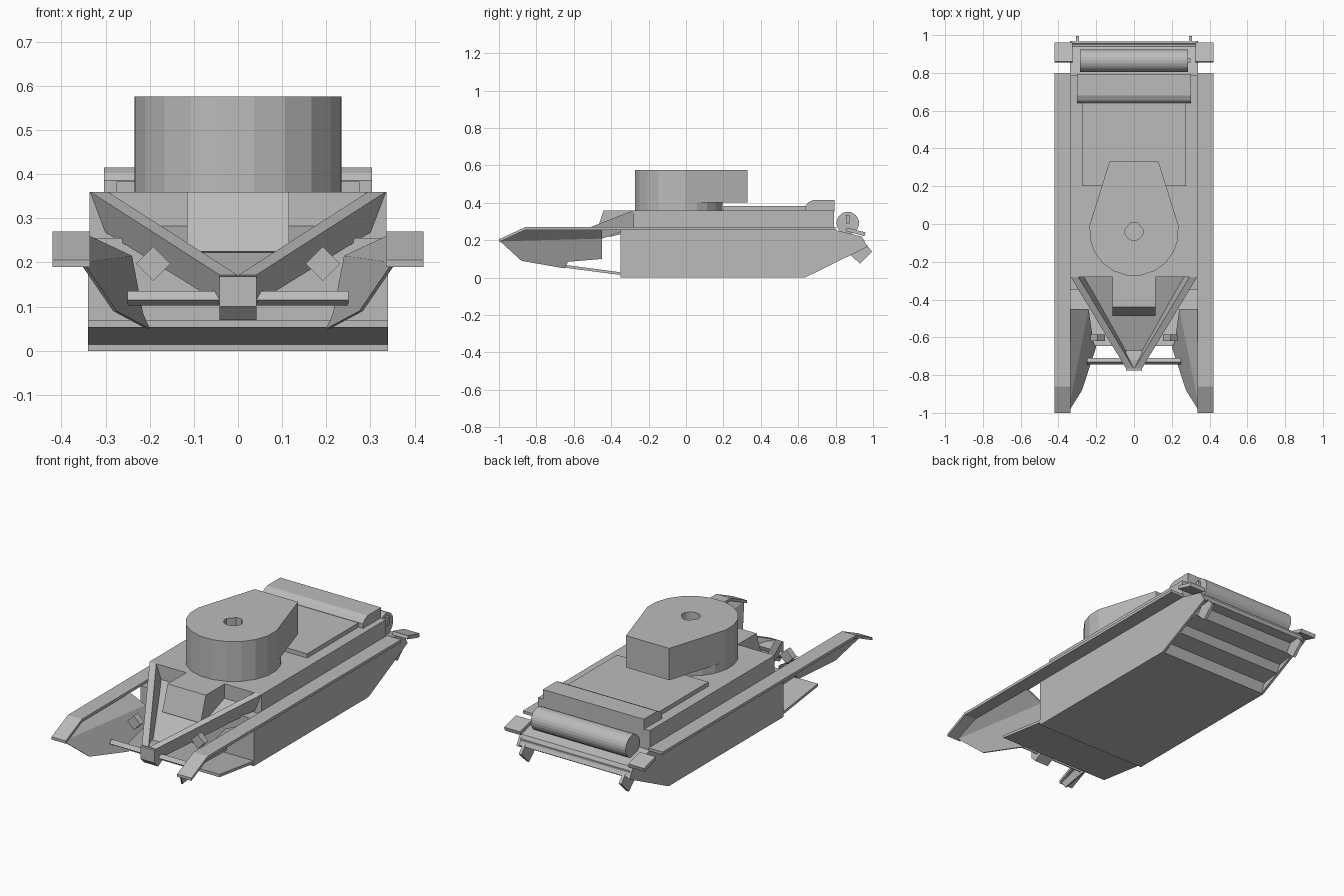
import bpy, bmesh, math
from mathutils import Vector

if "Cube" in bpy.data.objects:
    bpy.data.objects.remove(bpy.data.objects["Cube"])

grey = bpy.data.materials.new("plain grey")
grey.use_nodes = True
grey.diffuse_color = (0.5, 0.5, 0.5, 1)
grey.node_tree.nodes["Principled BSDF"].inputs["Base Color"].default_value = (0.5, 0.5, 0.5, 1)


def finish(name, bm, mirror=False):
    """Turn a bmesh into a grey object, mirrored across x if asked."""
    bmesh.ops.recalc_face_normals(bm, faces=bm.faces)
    mesh = bpy.data.meshes.new(name)
    bm.to_mesh(mesh)
    bm.free()
    mesh.materials.append(grey)
    ob = bpy.data.objects.new(name, mesh)
    bpy.context.collection.objects.link(ob)
    if mirror:
        mod = ob.modifiers.new("Mirror", 'MIRROR')
        mod.use_mirror_merge = False
    return ob


def slab(name, pts, offset, mirror=False):
    """Polygon extruded along an offset vector."""
    bm = bmesh.new()
    face = bm.faces.new([bm.verts.new(p) for p in pts])
    geo = bmesh.ops.extrude_face_region(bm, geom=[face])["geom"]
    # keep the starting face so the slab is closed
    if not face.is_valid or len(bm.faces) < len(pts) + 2:
        bm.faces.new([v for v in bm.verts][:len(pts)])
    moved = [g for g in geo if isinstance(g, bmesh.types.BMVert)]
    bmesh.ops.translate(bm, verts=moved, vec=Vector(offset))
    return finish(name, bm, mirror)


def prism(name, profile, x0, x1, mirror=False):
    """Side (y, z) profile extruded along x."""
    return slab(name, [(x0, y, z) for y, z in profile], (x1 - x0, 0, 0), mirror)


def box(name, x0, x1, y0, y1, z0, z1, mirror=False):
    return prism(name, [(y0, z0), (y1, z0), (y1, z1), (y0, z1)], x0, x1, mirror)


def loft(name, loops):
    """Skin a chain of equal-length loops, closing both ends."""
    bm = bmesh.new()
    rings = [[bm.verts.new(p) for p in loop] for loop in loops]
    n = len(rings[0])
    for a, b in zip(rings, rings[1:]):
        for i in range(n):
            j = (i + 1) % n
            bm.faces.new((a[i], a[j], b[j], b[i]))
    bm.faces.new(rings[0])
    bm.faces.new(rings[-1])
    return finish(name, bm)


# Lower hull with a stepped tail between two sloped side plates
prism("lower_hull", [(-0.35, 0.0), (0.635, 0.0), (0.66, 0.05), (0.76, 0.065), (0.785, 0.105),
                     (0.88, 0.12), (0.91, 0.165), (0.965, 0.17), (0.94, 0.22), (0.8, 0.255),
                     (-0.35, 0.255)], -0.328, 0.328)
prism("hull_side_plate", [(-0.35, 0.0), (0.635, 0.0), (0.97, 0.165), (0.94, 0.22), (0.8, 0.255),
                          (-0.35, 0.255)], 0.326, 0.34, True)

# Upper hull, raised engine deck and rear stowage box
box("upper_hull", -0.336, 0.336, -0.28, 0.79, 0.25, 0.36)
box("engine_deck", -0.275, 0.275, 0.2, 0.64, 0.355, 0.383)
prism("rear_box", [(0.64, 0.355), (0.64, 0.385), (0.655, 0.403), (0.68, 0.415),
                   (0.795, 0.415), (0.795, 0.355)], -0.303, 0.303)

# Fenders with sloped front ends
prism("fender", [(0.8, 0.255), (0.8, 0.27), (-0.86, 0.27), (-1.0, 0.205), (-1.0, 0.19),
                 (-0.86, 0.255)], 0.335, 0.42, True)

# Folded inner guards below the front fenders
tip, crease = (0.35, -1.0, 0.2), (0.24, -0.45, 0.215)
slab("upper_guard", [tip, (0.345, -0.86, 0.262), (0.34, -0.45, 0.262), crease],
     (0.006, 0, -0.006), True)
slab("lower_guard", [tip, crease, (0.24, -0.45, 0.1), (0.215, -0.63, 0.085), (0.2, -0.65, 0.05),
                     (0.275, -0.88, 0.09)], (0.008, 0, 0), True)

# Sloping belly plate at the front and its hinge brackets
prism("belly_plate", [(-0.3, 0.008), (-0.645, 0.053), (-0.645, 0.068), (-0.3, 0.022)], -0.34, 0.34)
box("hinge_bracket", 0.312, 0.336, -0.33, -0.29, 0.002, 0.035, True)

# Pointed nose: floor plate, two side beams, tip block
slab("nose_floor", [(-0.3, -0.28, 0.268), (0.3, -0.28, 0.268), (0.04, -0.74, 0.107),
                    (-0.04, -0.74, 0.107)], (0, 0, 0.014))
slab("nose_beam", [(0.30, -0.28, 0.268), (0.335, -0.28, 0.36), (0.042, -0.765, 0.172),
                   (0.04, -0.745, 0.107)], (-0.04, 0, 0), True)
prism("nose_block", [(-0.745, 0.07), (-0.775, 0.1), (-0.775, 0.168), (-0.72, 0.172),
                     (-0.67, 0.165), (-0.69, 0.1)], -0.042, 0.042)
prism("driver_box", [(-0.27, 0.25), (-0.27, 0.36), (-0.44, 0.36), (-0.485, 0.225),
                     (-0.4, 0.22)], -0.115, 0.115)

# Front cross bar and diamond lamps
prism("front_bar", [(-0.745, 0.115), (-0.73, 0.135), (-0.71, 0.122), (-0.725, 0.102)],
      -0.25, 0.25)
d = 0.039
slab("front_lamp", [(0.192 + d, -0.62, 0.197), (0.192, -0.62, 0.197 + d),
                    (0.192 - d, -0.62, 0.197), (0.192, -0.62, 0.197 - d)], (0, 0.035, 0), True)

# Turret: rounded front, wedge back, round bore in the roof
cy, r = -0.038, 0.237
outer = [(0.13, 0.33), (-0.13, 0.33)]
arc = []
for i in range(12):
    a = math.radians(172 + 196 * i / 11)
    arc.append((r * math.cos(a), cy + r * math.sin(a)))
outer += arc


def bore(z):
    pts = []
    for x, y in outer:
        a = math.atan2(y - cy, x)
        pts.append((0.049 * math.cos(a), cy + 0.049 * math.sin(a), z))
    return pts


loft("turret", [[(x, y, 0.403) for x, y in outer], [(x, y, 0.576) for x, y in outer],
                bore(0.576), bore(0.48)])
ring = []
for i in range(11):
    a = math.radians(8 + 164 * i / 10)
    ring.append((r * math.cos(a), cy + (r - 0.005) * math.sin(a)))
loft("turret_ring", [[(x, y, z) for x, y in arc[:-1] + ring[:-1]] for z in (0.355, 0.404)])

# Rear drum lying across the tail
drum = [(0.865 + 0.06 * math.cos(math.tau * i / 24), 0.292 + 0.06 * math.sin(math.tau * i / 24))
        for i in range(24)]
prism("rear_drum", drum, -0.285, 0.285)
box("drum_handle", 0.284, 0.298, 0.855, 0.875, 0.29, 0.335)

# Rear mud flaps, brackets and cross bar
prism("rear_flap", [(0.855, 0.25), (0.86, 0.268), (0.96, 0.242), (0.955, 0.222)], 0.325, 0.42, True)
prism("rear_bracket", [(0.86, 0.14), (0.93, 0.075), (0.995, 0.14), (0.945, 0.2)], 0.292, 0.308, True)
box("rear_bar", -0.33, 0.33, 0.935, 0.955, 0.18, 0.2)

# Keep the drum smooth along its length
for ob in bpy.context.view_layer.objects:
    ob.select_set(ob.name == "rear_drum")
bpy.context.view_layer.objects.active = bpy.data.objects["rear_drum"]
bpy.ops.object.shade_smooth_by_angle()
